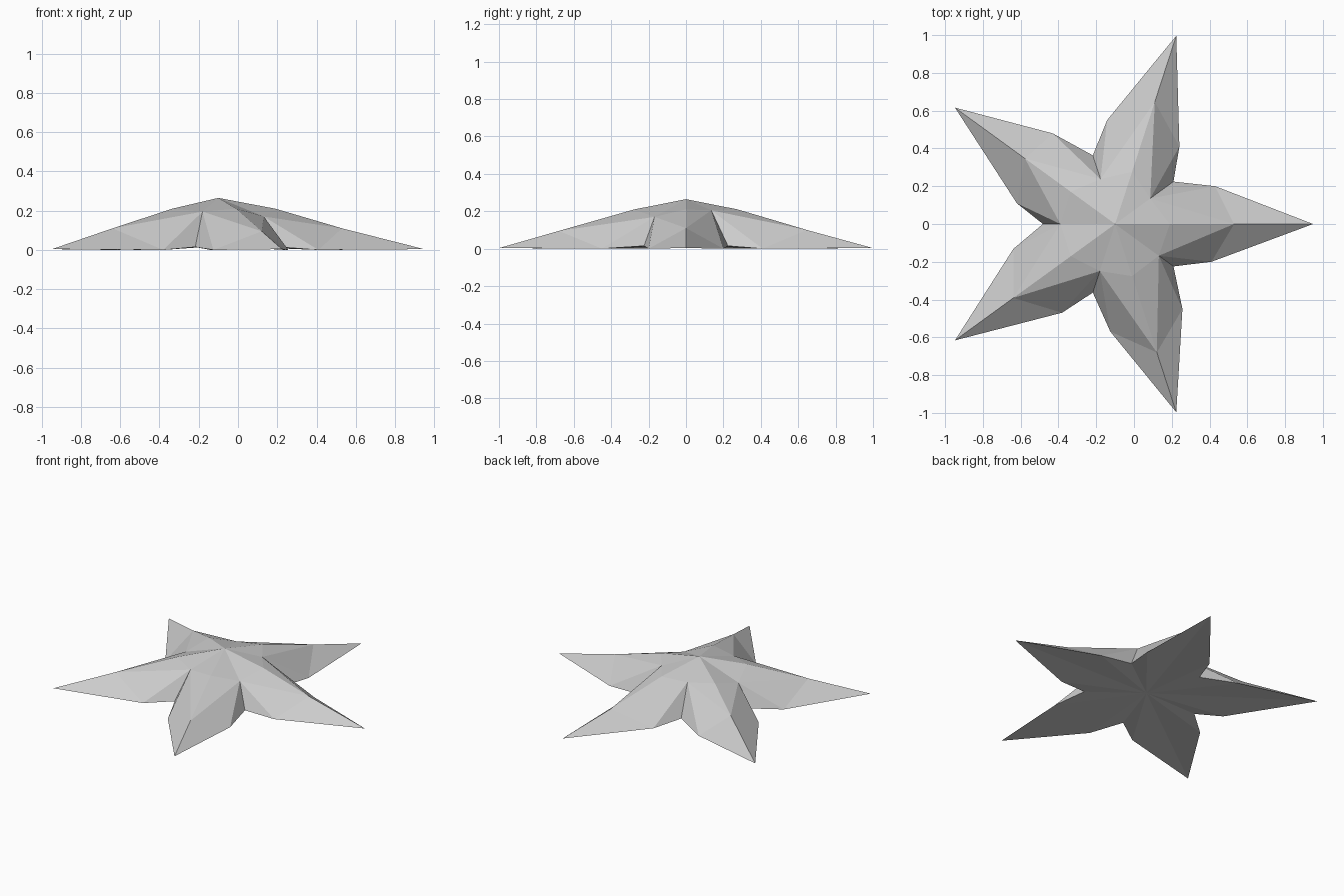
import bpy, bmesh
from math import cos, sin, radians

old = bpy.data.objects.get("Cube")
if old:
    bpy.data.objects.remove(old)

mat = bpy.data.materials.new("pale_grey")
mat.use_nodes = True
colour = (0.6, 0.6, 0.6, 1)
mat.diffuse_color = colour
mat.node_tree.nodes["Principled BSDF"].inputs["Base Color"].default_value = colour

CENTRE_X = -0.1
bm = bmesh.new()


def point(angle, along, side, z):
    """Vertex placed along and beside an axis leaving the body centre."""
    a = radians(angle)
    return bm.verts.new((CENTRE_X + along * cos(a) - side * sin(a),
                         along * sin(a) + side * cos(a), z))


apex = point(0, 0, 0, 0.265)
base = point(0, 0, 0, 0.02)

# Arms: ridge (distance, height), right and left shoulder (distance, half width)
arms = [((0.63, 0.11), (0.51, 0.20), (0.53, 0.20)),
        ((0.68, 0.10), (0.495, 0.197), (0.51, 0.21)),
        ((0.59, 0.125), (0.549, 0.194), (0.485, 0.217)),
        ((0.666, 0.11), (0.513, 0.21), (0.503, 0.215)),
        ((0.715, 0.095), (0.534, 0.20), (0.538, 0.20))]
# Valleys between arms: distance and height of the crease top
creases = [(0.23, 0.205), (0.25, 0.2), (0.29, 0.165), (0.262, 0.195), (0.286, 0.17)]

valleys = []
for i, (reach, height) in enumerate(creases):
    angle = 36 + 72 * i
    valleys.append((point(angle, reach, 0, height), point(angle, 0.382, 0, 0.015)))

for i, (ridge, right, left) in enumerate(arms):
    angle = 72 * i
    inner = point(angle, 0.29, 0, 0.21)
    mid = point(angle, ridge[0], 0, ridge[1])
    tip = point(angle, 1.048, 0, 0.004)
    for sign, (along, width), (crease, notch) in ((-1, right, valleys[i - 1]),
                                                  (1, left, valleys[i])):
        shoulder = point(angle, along, sign * width, 0)
        # Top facets, then underside facets
        for face in ((apex, inner, crease), (inner, mid, crease),
                     (crease, mid, shoulder), (crease, shoulder, notch),
                     (mid, tip, shoulder),
                     (base, notch, shoulder), (base, shoulder, tip)):
            bm.faces.new(face)

bmesh.ops.recalc_face_normals(bm, faces=bm.faces[:])
mesh = bpy.data.meshes.new("starfish_body")
bm.to_mesh(mesh)
bm.free()
mesh.materials.append(mat)
body = bpy.data.objects.new("starfish_body", mesh)
bpy.context.collection.objects.link(body)
